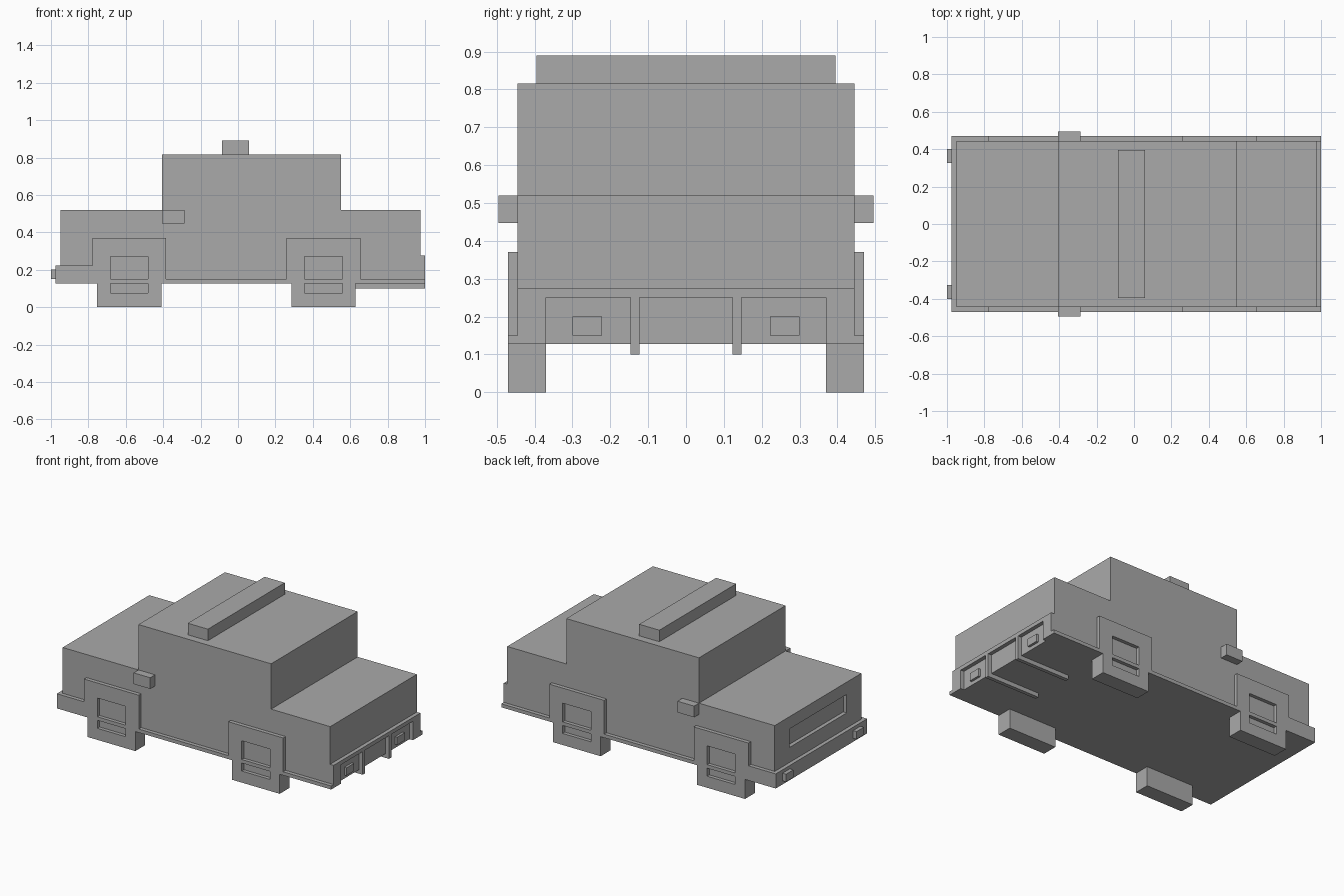
import bpy
import bmesh

old = bpy.data.objects.get("Cube")
if old:
    bpy.data.objects.remove(old, do_unlink=True)

# Single body colour
GREY = (0.4, 0.4, 0.4, 1)
paint = bpy.data.materials.new("plain_grey")
paint.use_nodes = True
paint.diffuse_color = GREY
paint.node_tree.nodes["Principled BSDF"].inputs["Base Color"].default_value = GREY


def prism(name, outline, y0, y1):
    """Extrude an (x, z) outline from y0 to y1."""
    bm = bmesh.new()
    face = bm.faces.new([bm.verts.new((x, y0, z)) for x, z in outline])
    result = bmesh.ops.extrude_face_region(bm, geom=[face])
    verts = [v for v in result["geom"] if isinstance(v, bmesh.types.BMVert)]
    bmesh.ops.translate(bm, verts=verts, vec=(0, y1 - y0, 0))
    bmesh.ops.recalc_face_normals(bm, faces=bm.faces)
    mesh = bpy.data.meshes.new(name)
    bm.to_mesh(mesh)
    bm.free()
    mesh.materials.append(paint)
    obj = bpy.data.objects.new(name, mesh)
    bpy.context.collection.objects.link(obj)
    return obj


def box(name, x0, x1, y0, y1, z0, z1):
    return prism(name, [(x0, z0), (x1, z0), (x1, z1), (x0, z1)], y0, y1)


def cut(target, cutter):
    cutter.hide_render = True
    cutter.hide_viewport = True
    cutter.display_type = 'WIRE'
    mod = target.modifiers.new("recess", 'BOOLEAN')
    mod.operation = 'DIFFERENCE'
    mod.solver = 'EXACT'
    mod.object = cutter


def mirror(obj):
    """Repeat a part on the other side of the vehicle."""
    mod = obj.modifiers.new("other_side", 'MIRROR')
    mod.use_axis = (False, True, False)
    mod.use_mirror_merge = False


# Stepped hull: bonnet, cabin and rear deck, with a recessed grille
hull = prism("body", [(-0.95, 0.14), (0.975, 0.14), (0.975, 0.52), (0.55, 0.52),
                      (0.55, 0.815), (-0.405, 0.815), (-0.405, 0.52), (-0.95, 0.52)],
             -0.445, 0.445)
cut(hull, box("grille_cutter", -1.1, -0.925, -0.295, 0.295, 0.32, 0.44))

# Roof bar, floor and front bumper
box("roof_bar", -0.085, 0.06, -0.395, 0.395, 0.8, 0.89)
box("floor_plate", -0.975, 0.975, -0.47, 0.47, 0.127, 0.15)
box("front_bumper", -0.975, -0.77, -0.47, 0.47, 0.127, 0.222)

# Rear bumper beam
box("rear_bumper_beam", 0.96, 1, -0.445, 0.445, 0.25, 0.275)

# Wheels joined to their square arches, with recessed hubs
for place, x in (("front", -0.582), ("rear", 0.457)):
    w, a = 0.172, 0.197
    wheel = prism(place + "_wheel_and_arch",
                  [(x - w, 0), (x + w, 0), (x + w, 0.14), (x + a, 0.14),
                   (x + a, 0.37), (x - a, 0.37), (x - a, 0.14), (x - w, 0.14)],
                  0.37, 0.47)
    cut(wheel, box(place + "_hub_cutter", x - 0.101, x + 0.101, 0.447, 0.6, 0.075, 0.272))
    mirror(wheel)

# Paired small parts
for part in (
    ("side_mirror", -0.405, -0.285, 0.43, 0.495, 0.447, 0.52),
    ("front_lamp", -1, -0.96, 0.325, 0.4, 0.15, 0.2),
    ("rear_lamp", 0.96, 0.99, 0.222, 0.3, 0.15, 0.2),
    ("rear_bumper_corner", 0.96, 1, 0.37, 0.445, 0.127, 0.26),
    ("rear_skirt_end", 0.96, 1, 0.37, 0.47, 0.127, 0.15),
    ("rear_bumper_rib", 0.96, 1, 0.123, 0.147, 0.11, 0.26),
    ("underbody_rail", 0.62, 1, 0.123, 0.147, 0.1, 0.14),
):
    mirror(box(*part))
